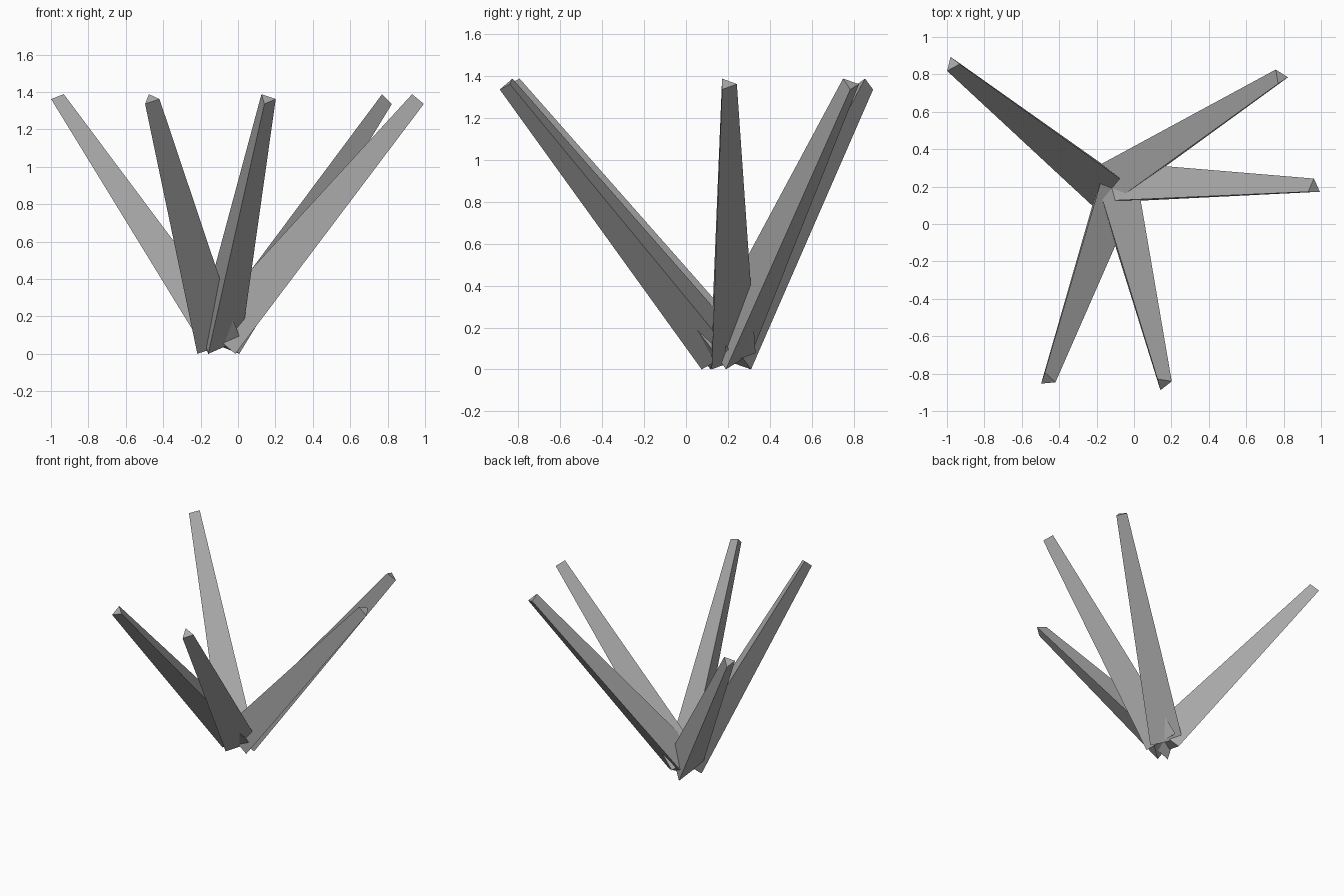
import bpy
import math
from mathutils import Matrix, Vector

if "Cube" in bpy.data.objects:
    bpy.data.objects.remove(bpy.data.objects["Cube"])

grey = bpy.data.materials.new("grey")
grey.diffuse_color = (0.4, 0.4, 0.4, 1)
grey.use_nodes = True
grey.node_tree.nodes["Principled BSDF"].inputs["Base Color"].default_value = grey.diffuse_color

# Shared root of the tuft and the lean of every blade
ROOT = Vector((-0.118, 0.192, 0.078))
TILT = math.radians(39.8)
LENGTH = 1.672
START = 0.01  # gap between root point and blade base


def blade(name, heading):
    """Three-sided tapered blade leaning outward along a compass heading."""
    bpy.ops.mesh.primitive_cone_add(vertices=3, radius1=0.14, radius2=0.047,
                                    depth=LENGTH)
    ob = bpy.context.object
    ob.name = name
    ob.data.transform(Matrix.Translation((0, 0, LENGTH / 2)))
    ob.data.transform(Matrix.Rotation(TILT, 4, 'Y'))
    ob.data.transform(Matrix.Translation((START, 0, 0)))
    ob.data.transform(Matrix.Rotation(math.radians(heading), 4, 'Z'))
    ob.location = ROOT
    ob.data.materials.append(grey)


# Five blades around the root
for i, heading in enumerate((0.2, 33.4, 142.1, 251.3, 284.7), 1):
    blade(f"blade_{i}", heading)
